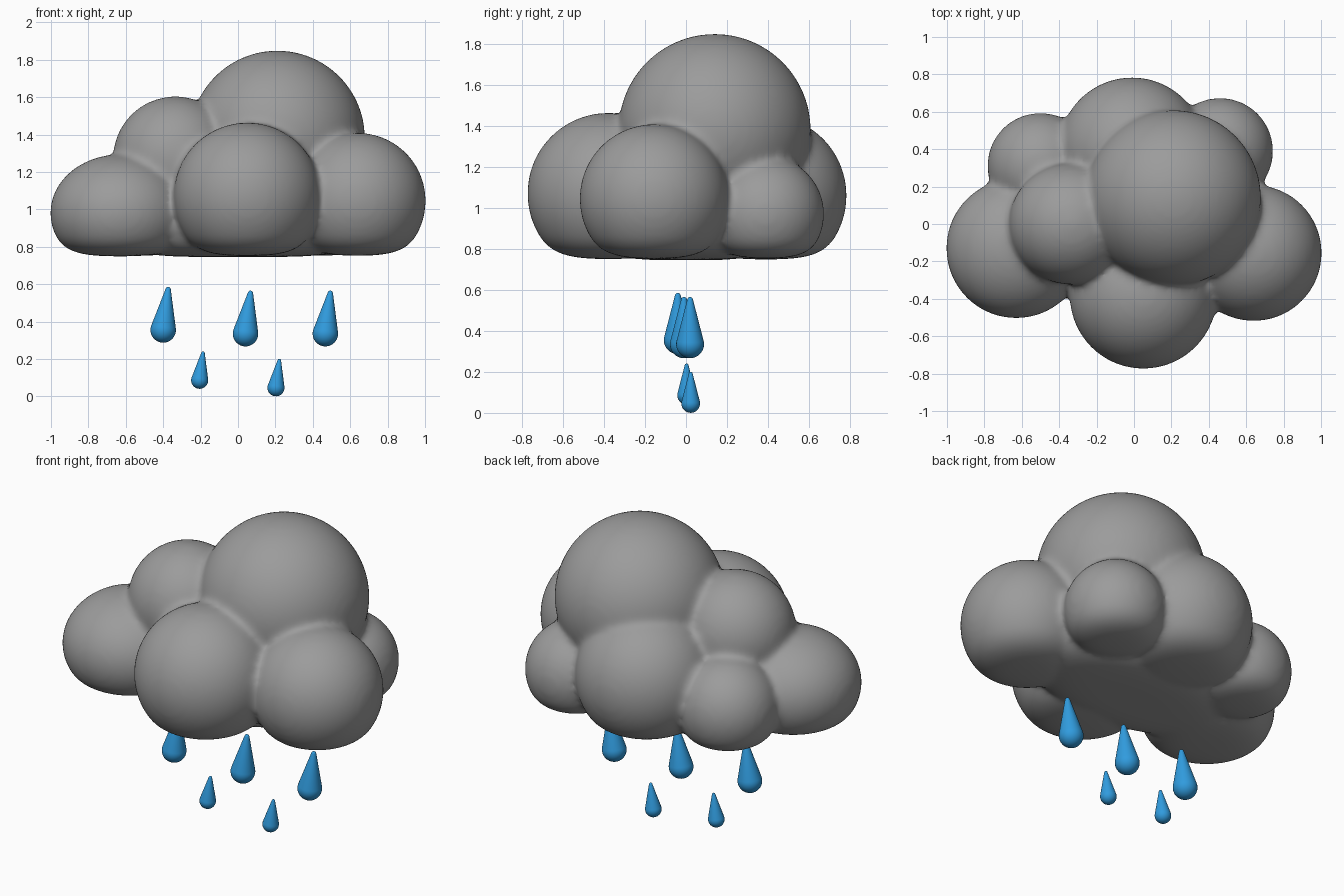
import bpy, bmesh, math
from mathutils import Matrix, Vector

if "Cube" in bpy.data.objects:
    bpy.data.objects.remove(bpy.data.objects["Cube"])

FLOOR = 0.745   # height of the flat cloud underside
ROUND = 0.12    # softness of the underside rim


def material(name, rgb):
    m = bpy.data.materials.new(name)
    m.diffuse_color = (*rgb, 1)
    m.use_nodes = True
    m.node_tree.nodes["Principled BSDF"].inputs["Base Color"].default_value = m.diffuse_color
    return m


GREY = material("cloud grey", (0.33, 0.33, 0.33))
BLUE = material("rain blue", (0.03, 0.33, 0.73))


def add_object(name, bm, mat):
    me = bpy.data.meshes.new(name)
    bm.to_mesh(me)
    bm.free()
    me.materials.append(mat)
    ob = bpy.data.objects.new(name, me)
    bpy.context.collection.objects.link(ob)
    return ob


# Cloud puffs: centre, radii
puffs = [
    ((0.05, -0.38, 1.07), (0.39, 0.39, 0.39)),     # front
    ((0.21, 0.14, 1.38), (0.465, 0.465, 0.465)),   # crown
    ((-0.63, -0.13, 0.98), (0.37, 0.37, 0.31)),    # left
    ((0.64, -0.155, 1.045), (0.36, 0.36, 0.36)),   # right
    ((-0.335, 0.0, 1.27), (0.33, 0.32, 0.33)),     # upper left
    ((-0.01, 0.39, 1.06), (0.39, 0.39, 0.39)),     # back
    ((-0.5, 0.31, 0.97), (0.28, 0.28, 0.28)),      # back left
    ((0.46, 0.39, 0.97), (0.28, 0.28, 0.28)),      # back right
    ((0.0, 0.0, 0.95), (0.70, 0.42, 0.32)),        # hidden core
]
bm = bmesh.new()
for c, r in puffs:
    grown = Vector(r) + Vector((0.004, 0.004, 0.004))
    bmesh.ops.create_icosphere(bm, subdivisions=5, radius=1,
                               matrix=Matrix.Translation(c) @ Matrix.Diagonal((*grown, 1)))
cloud = add_object("cloud", bm, GREY)

# Fuse the puffs and soften the creases
bpy.context.view_layer.objects.active = cloud
cloud.select_set(True)
fuse = cloud.modifiers.new("fuse", 'REMESH')
fuse.mode = 'VOXEL'
fuse.voxel_size = 0.018
soften = cloud.modifiers.new("soften", 'SMOOTH')
soften.factor = 0.5
soften.iterations = 14
for name in ("fuse", "soften"):
    bpy.ops.object.modifier_apply(modifier=name)

# Press the underside flat with a rounded rim
for v in cloud.data.vertices:
    h = max(ROUND - abs(v.co.z - FLOOR), 0) / ROUND
    v.co.z = max(v.co.z, FLOOR) + h * h * ROUND / 4
cloud.data.polygons.foreach_set("use_smooth", [True] * len(cloud.data.polygons))


def raindrop(name, ball, size, tilt):
    """Lathed teardrop: round ball below, straight cone up to a blunt tip."""
    r, tip_r, tip_z, seg = 0.068, 0.014, 0.218, 32
    lean = math.asin((r - tip_r) / tip_z)   # cone tangent to both spheres
    profile = []
    for i in range(13):
        a = -math.pi / 2 + (math.pi / 2 + lean) * i / 12
        profile.append((r * math.cos(a), r * math.sin(a)))
    for i in range(6):
        a = lean + (math.pi / 2 - lean) * i / 5
        profile.append((tip_r * math.cos(a), tip_z + tip_r * math.sin(a)))
    bm = bmesh.new()
    vs = [bm.verts.new((x, 0, z)) for x, z in profile]
    es = [bm.edges.new(p) for p in zip(vs, vs[1:])]
    bmesh.ops.spin(bm, geom=vs + es, cent=(0, 0, 0), axis=(0, 0, 1),
                   angle=2 * math.pi, steps=seg, use_merge=True)
    bmesh.ops.remove_doubles(bm, verts=bm.verts, dist=1e-5)
    bmesh.ops.recalc_face_normals(bm, faces=bm.faces)
    for f in bm.faces:
        f.smooth = True
    bm.transform(Matrix.Translation(ball) @ Matrix.Rotation(tilt, 4, 'Y') @ Matrix.Scale(size, 4))
    return add_object(name, bm, BLUE)


# Raindrops: three large above, two small below
drops = [
    ((-0.40, -0.04, 0.355), 1.0),
    ((0.04, -0.01, 0.335), 1.0),
    ((0.467, 0.02, 0.335), 1.0),
    ((-0.205, 0.003, 0.086), 0.67),
    ((0.203, 0.023, 0.046), 0.67),
]
for i, (ball, size) in enumerate(drops):
    raindrop(f"raindrop_{i + 1}", ball, size, math.radians(7))
